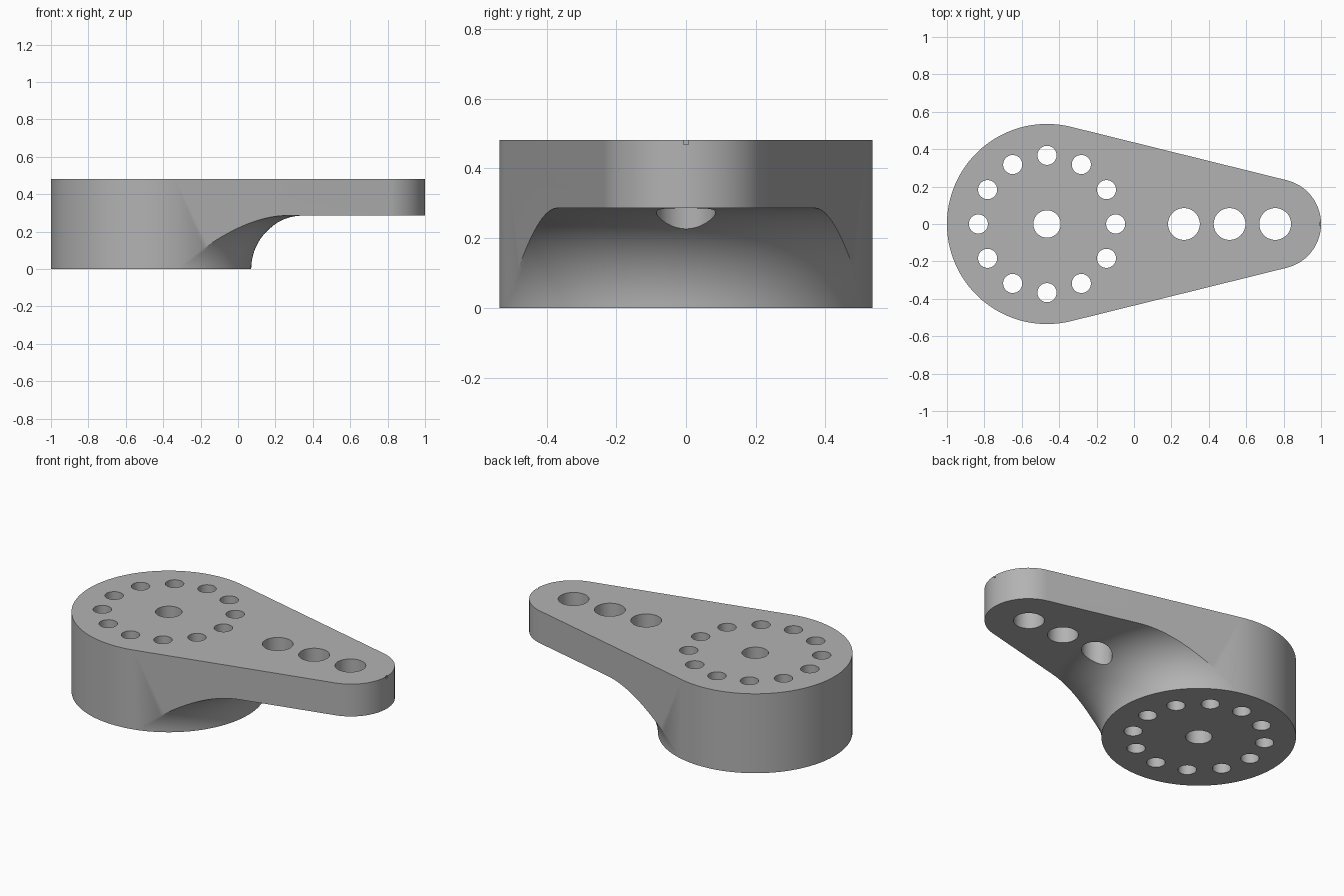
import bpy, bmesh
from math import sin, cos, acos, pi, radians
from mathutils import Matrix

if "Cube" in bpy.data.objects:
    bpy.data.objects.remove(bpy.data.objects["Cube"], do_unlink=True)

HEIGHT, ARM_Z = 0.482, 0.286
HUB_X, HUB_R = -0.465, 0.535
TIP_X, TIP_R = 0.759, 0.241


def finish(bm, name):
    bmesh.ops.recalc_face_normals(bm, faces=bm.faces)
    mesh = bpy.data.meshes.new(name)
    bm.to_mesh(mesh)
    bm.free()
    obj = bpy.data.objects.new(name, mesh)
    bpy.context.collection.objects.link(obj)
    return obj


def arc(cx, radius, start, end, steps):
    angles = [start + (end - start) * i / steps for i in range(steps + 1)]
    return [(cx + radius * cos(a), radius * sin(a)) for a in angles]


def cut(target, cutter):
    mod = target.modifiers.new("cut", "BOOLEAN")
    mod.operation, mod.solver, mod.object = "DIFFERENCE", "EXACT", cutter
    bpy.context.view_layer.objects.active = target
    bpy.ops.object.modifier_apply(modifier=mod.name)
    bpy.data.objects.remove(cutter, do_unlink=True)


# Teardrop body: two circles joined by their outer tangents
tangent = acos((HUB_R - TIP_R) / (TIP_X - HUB_X))
outline = arc(HUB_X, HUB_R, tangent, 2 * pi - tangent, 96)
outline += arc(TIP_X, TIP_R, -tangent, tangent, 64)
bm = bmesh.new()
base = bm.faces.new([bm.verts.new((x, y, 0)) for x, y in outline])
top = bmesh.ops.extrude_face_region(bm, geom=[base])["geom"]
bmesh.ops.translate(bm, verts=[v for v in top if isinstance(v, bmesh.types.BMVert)],
                    vec=(0, 0, HEIGHT))
body = finish(bm, "crank_arm")

# Ring cutter: clears the space under the arm, leaving a round fillet at the hub
inner = HUB_R + 0.0006
profile = [(inner, -0.1)]
profile += [(r, z) for r, z in arc(inner + ARM_Z, ARM_Z, pi, pi / 2, 24)]
profile += [(2.2, ARM_Z), (2.2, -0.1)]
bm = bmesh.new()
segments = 144
rings = []
for i in range(segments):
    a = 2 * pi * i / segments
    rings.append([bm.verts.new((HUB_X + r * cos(a), r * sin(a), z)) for r, z in profile])
for i, ring in enumerate(rings):
    after = rings[(i + 1) % segments]
    for j in range(len(profile)):
        k = (j + 1) % len(profile)
        bm.faces.new((ring[j], after[j], after[k], ring[k]))
cut(body, finish(bm, "fillet_cutter"))

# Through holes: hub centre, bolt circle and three arm holes
holes = [(HUB_X, 0, 0.073)]
holes += [(x, 0, 0.085) for x in (0.267, 0.511, 0.755)]
for i in range(12):
    a = radians(30 * i)
    holes.append((HUB_X + 0.367 * cos(a), 0.367 * sin(a), 0.051))
bm = bmesh.new()
for x, y, r in holes:
    bmesh.ops.create_cone(bm, cap_ends=True, segments=48, radius1=r, radius2=r,
                          depth=2, matrix=Matrix.Translation((x, y, 0)))
cut(body, finish(bm, "hole_cutter"))

# Tiny index notch at the top of the tip
bm = bmesh.new()
bmesh.ops.create_cube(bm, size=0.014, matrix=Matrix.Translation((1, 0, HEIGHT - 0.006)))
cut(body, finish(bm, "notch_cutter"))

# Single grey finish
grey = bpy.data.materials.new("plain_grey")
grey.use_nodes = True
colour = (0.45, 0.45, 0.45, 1)
grey.diffuse_color = colour
grey.node_tree.nodes["Principled BSDF"].inputs["Base Color"].default_value = colour
body.data.materials.clear()
body.data.materials.append(grey)
for face in body.data.polygons:
    face.material_index = 0

bpy.ops.object.select_all(action="DESELECT")
body.select_set(True)
bpy.context.view_layer.objects.active = body
bpy.ops.object.shade_smooth_by_angle(angle=radians(30))
